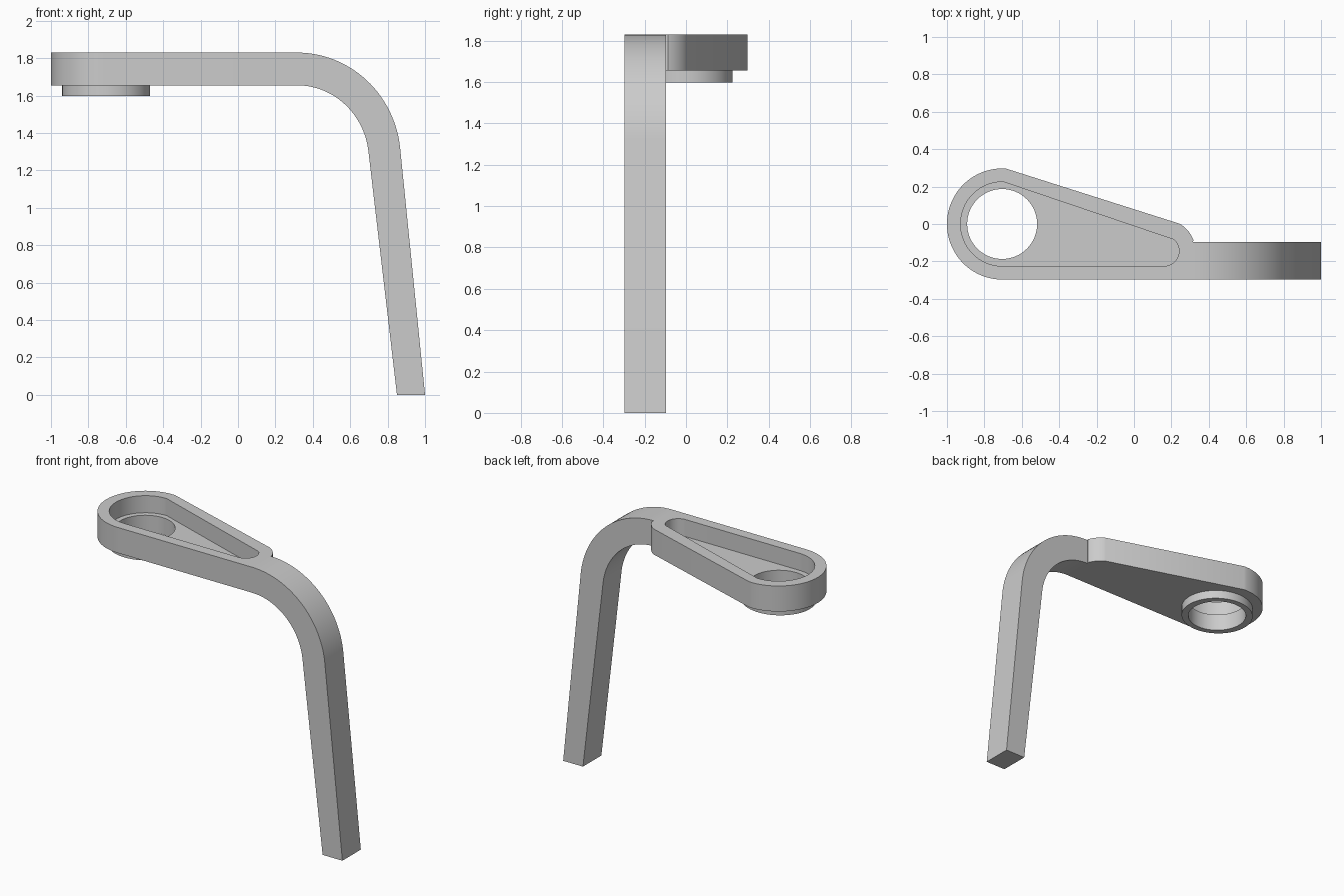
import bpy, bmesh
from math import cos, sin, radians

if "Cube" in bpy.data.objects:
    bpy.data.objects.remove(bpy.data.objects["Cube"])

grey = bpy.data.materials.new("plain grey")
grey.use_nodes = True
COLOR = (0.6, 0.6, 0.6, 1)
grey.diffuse_color = COLOR
grey.node_tree.nodes["Principled BSDF"].inputs["Base Color"].default_value = COLOR

TOP, BASE, FLOOR, LOW = 1.83, 1.655, 1.713, 1.597
RING_X, SIDE, JOIN = -0.705, 0.297, 0.315


def arc(cx, cy, rx, ry, start, end, steps):
    angles = [radians(start + (end - start) * i / steps) for i in range(steps + 1)]
    return [(cx + rx * cos(a), cy + ry * sin(a)) for a in angles]


def prism(name, outline, low, high, upright=False):
    """Extrude an outline along z, or along y when upright."""
    place = (lambda p, h: (p[0], h, p[1])) if upright else (lambda p, h: (p[0], p[1], h))
    bm = bmesh.new()
    face = bm.faces.new([bm.verts.new(place(p, low)) for p in outline])
    moved = bmesh.ops.extrude_face_region(bm, geom=[face])["geom"]
    shift = (0, high - low, 0) if upright else (0, 0, high - low)
    bmesh.ops.translate(bm, vec=shift, verts=[v for v in moved if isinstance(v, bmesh.types.BMVert)])
    bmesh.ops.recalc_face_normals(bm, faces=bm.faces)
    mesh = bpy.data.meshes.new(name)
    bm.to_mesh(mesh)
    bm.free()
    mesh.materials.append(grey)
    obj = bpy.data.objects.new(name, mesh)
    bpy.context.collection.objects.link(obj)
    return obj


def combine(target, tool, operation):
    mod = target.modifiers.new(operation.lower(), "BOOLEAN")
    mod.operation, mod.object, mod.solver = operation, tool, "EXACT"
    bpy.context.view_layer.objects.active = target
    bpy.ops.object.modifier_apply(modifier=mod.name)
    bpy.data.objects.remove(tool)


# Teardrop plate, ending square where the arm begins
outer = arc(RING_X, 0, 0.295, SIDE, 86, 270, 48)
outer += [(JOIN, -SIDE), (JOIN, -0.097)]
outer += arc(0.16, -0.144, 0.168, 0.168, 20, 60, 10)
bracket = prism("bracket", outer, BASE, TOP)

# Arm bending down into the leg
bend_out = arc(JOIN, 1.26, 0.555, 0.57, 90, 6, 28)
bend_in = arc(JOIN, 1.255, 0.385, 0.40, 6, 90, 28)
arm = prism("arm", bend_out + [(1, 0), (0.85, 0)] + bend_in, -SIDE, -0.097, upright=True)
combine(bracket, arm, "UNION")

# Collar under the ring
collar = prism("collar", arc(RING_X, 0, 0.235, 0.225, 0, 354.375, 63), LOW, FLOOR - 0.02)
combine(bracket, collar, "UNION")

# Pocket in the plate and hole through the collar
inner = arc(RING_X, 0, 0.222, 0.225, 88, 270, 48) + arc(0.16, -0.144, 0.081, 0.081, -90, 48, 24)
combine(bracket, prism("pocket_cutter", inner, FLOOR, TOP + 0.1), "DIFFERENCE")
hole = arc(RING_X, 0, 0.187, 0.187, 0, 354.375, 63)
combine(bracket, prism("hole_cutter", hole, LOW - 0.1, TOP + 0.1), "DIFFERENCE")

bpy.ops.object.select_all(action="DESELECT")
bracket.select_set(True)
bpy.context.view_layer.objects.active = bracket
bpy.ops.object.shade_smooth_by_angle(angle=radians(25))
